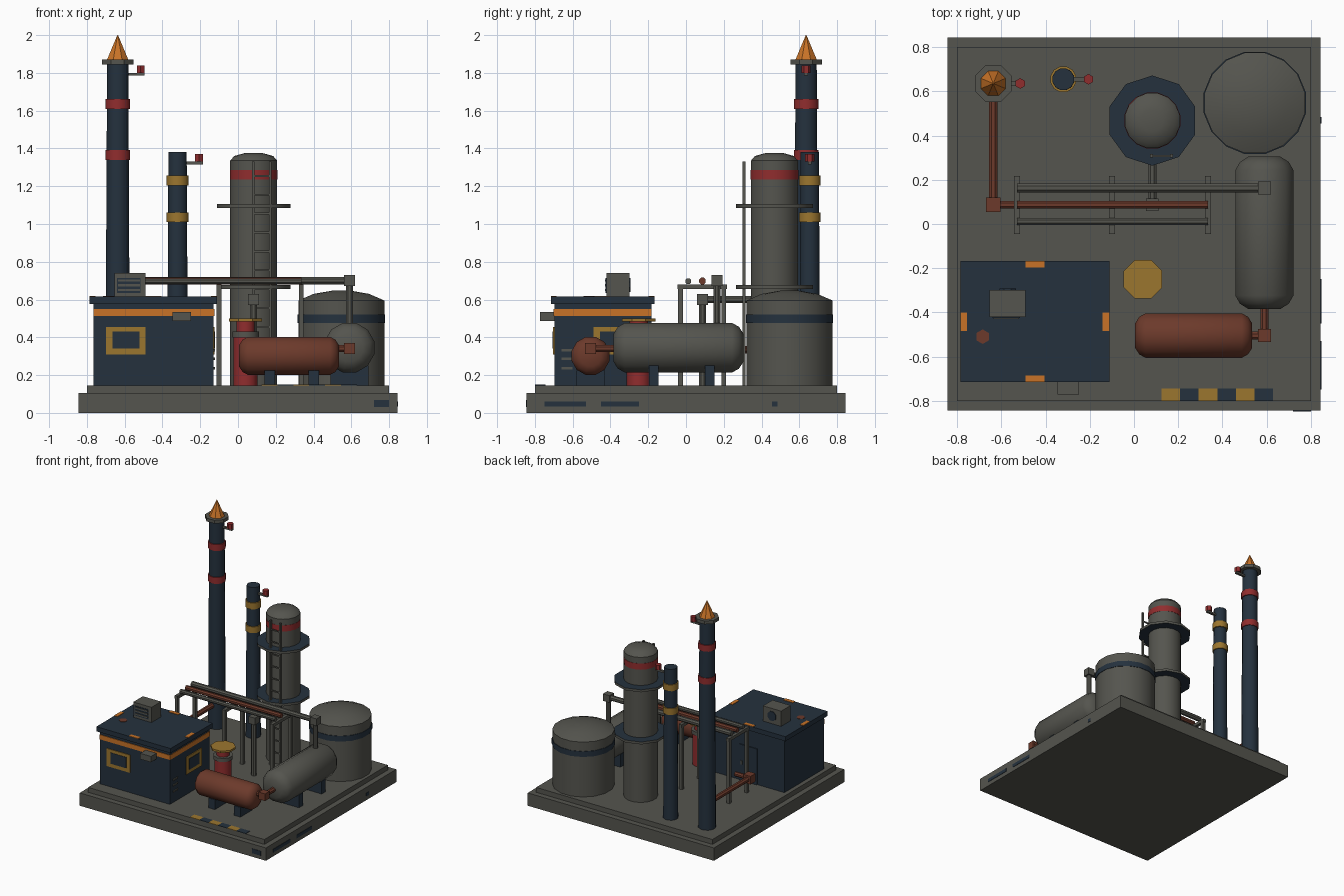
import bpy, bmesh, math
from mathutils import Matrix, Vector

cube = bpy.data.objects.get("Cube")
if cube:
    bpy.data.objects.remove(cube, do_unlink=True)


def material(name, rgb):
    m = bpy.data.materials.new(name)
    m.use_nodes = True
    m.diffuse_color = (*rgb, 1)
    m.node_tree.nodes["Principled BSDF"].inputs["Base Color"].default_value = (*rgb, 1)
    return m


grey = material("concrete_grey", (0.09, 0.09, 0.077))
navy = material("dark_navy", (0.018, 0.031, 0.048))
brown = material("rust_brown", (0.15, 0.042, 0.024))
red = material("warning_red", (0.28, 0.026, 0.027))
yellow = material("warning_yellow", (0.33, 0.18, 0.028))
orange = material("safety_orange", (0.58, 0.17, 0.02))
made = []


def finish(name, bm, *mats):
    bmesh.ops.recalc_face_normals(bm, faces=bm.faces)
    mesh = bpy.data.meshes.new(name)
    bm.to_mesh(mesh)
    bm.free()
    for m in mats:
        mesh.materials.append(m)
    obj = bpy.data.objects.new(name, mesh)
    bpy.context.collection.objects.link(obj)
    made.append(obj)
    return obj


def box(name, mat, x, y, z):
    """Box from (min, max) spans on each axis."""
    bm = bmesh.new()
    spans = (x, y, z)
    size = [b - a for a, b in spans]
    mid = [(a + b) / 2 for a, b in spans]
    bmesh.ops.create_cube(bm, size=1, matrix=Matrix.Translation(mid) @ Matrix.Diagonal((*size, 1)))
    return finish(name, bm, mat)


def block(name, mat, c, s):
    return box(name, mat, *[(v - s / 2, v + s / 2) for v in c])


def lathe(name, mat, profile, at, n=12, direction=(0, 0, 1)):
    """Closed solid turned from (radius, height) points along a direction."""
    bm = bmesh.new()
    rings = []
    for r, h in profile:
        rings.append([bm.verts.new((r * math.cos(t), r * math.sin(t), h))
                      for t in (math.tau * (i + 0.5) / n for i in range(n))])
    for a, b in zip(rings, rings[1:]):
        for i in range(n):
            j = (i + 1) % n
            bm.faces.new((a[i], a[j], b[j], b[i]))
    bm.faces.new(rings[0][::-1])
    bm.faces.new(rings[-1])
    turn = Vector(direction).to_track_quat('Z', 'Y').to_matrix().to_4x4()
    bm.transform(Matrix.Translation(at) @ turn)
    return finish(name, bm, mat)


def pipe(name, mat, a, b, r, n=8):
    d = Vector(b) - Vector(a)
    return lathe(name, mat, [(r, 0), (r, d.length)], a, n, d)


def band(name, mat, x, y, z0, z1, r, n=12):
    return lathe(name, mat, [(r, z0), (r, z1)], (x, y, 0), n)


# Stepped base and painted ground stripe
G = 0.145
box("base_slab", grey, (-0.845, 0.845), (-0.845, 0.845), (0, 0.105))
box("base_step", grey, (-0.8, 0.8), (-0.8, 0.8), (0.105, G))
for i in range(6):
    x = 0.125 + i * 0.084
    box("ground_stripe", navy if i % 2 else yellow, (x, x + 0.084), (-0.8, -0.745), (G, G + 0.004))

# Worn patches on the slab edges
for y, half in ((-0.64, 0.11), (-0.35, 0.1), (0.47, 0.015)):
    box("edge_patch", navy, (0.845, 0.848), (y - half, y + half), (0.033, 0.06))
box("edge_patch", navy, (0.72, 0.8), (-0.848, -0.845), (0.03, 0.067))


# Stacks with coloured bands and a side lamp
def lamp(x, y, z, reach):
    box("lamp_arm", grey, (x, x + reach + 0.02), (y - 0.01, y + 0.01), (z, z + 0.015))
    band("lamp_bulb", red, x + reach, y, z + 0.015, z + 0.055, 0.024, 6)


TX, TY = -0.637, 0.636
lathe("tall_stack", navy, [(0.067, G), (0.058, 1.85)], (TX, TY, 0))
for z in (1.34, 1.61):
    band("tall_stack_band", red, TX, TY, z, z + 0.052, 0.067)
band("tall_stack_collar", grey, TX, TY, 1.845, 1.872, 0.09, 8)
lathe("tall_stack_cone", orange, [(0.06, 1.872), (0.002, 2.0)], (TX, TY, 0), 8)
lamp(TX, TY, 1.785, 0.122)

SX, SY = -0.32, 0.655
lathe("short_stack", navy, [(0.057, G), (0.05, 1.38)], (SX, SY, 0))
for z in (1.01, 1.205):
    band("short_stack_band", yellow, SX, SY, z, z + 0.052, 0.06)
lamp(SX, SY, 1.315, 0.114)

# Distillation column with platforms and ladder
CX, CY = 0.083, 0.468
lathe("column", grey, [(0.127, G), (0.127, 1.335), (0.105, 1.36), (0.05, 1.375)], (CX, CY, 0), 16)
band("column_band", red, CX, CY, 1.235, 1.285, 0.129, 16)
for z in (0.657, 1.085):
    deck = band("column_platform", grey, CX, CY, z, z + 0.02, 0.204, 10)
    deck.data.materials.append(navy)
    for f in deck.data.polygons:
        f.material_index = int(abs(f.normal.z) > 0.5)
for x in (0.08, 0.17):
    box("ladder_rail", grey, (x - 0.007, x + 0.007), (0.3, 0.316), (G, 1.33))
for i in range(11):
    z = 0.25 + i * 0.1
    box("ladder_rung", grey, (0.08, 0.17), (0.304, 0.312), (z, z + 0.01))

# Upright storage tank
KX, KY = 0.547, 0.548
lathe("storage_tank", grey, [(0.232, G), (0.232, 0.595), (0.15, 0.63), (0.05, 0.647)], (KX, KY, 0), 16)
band("storage_tank_band", navy, KX, KY, 0.475, 0.52, 0.236, 16)


# Lying tanks with saddles
def capsule(r, length):
    c = r * 0.45
    return [(r - c, 0), (r - c * 0.35, c * 0.4), (r, c), (r, length - c),
            (r - c * 0.35, length - c * 0.4), (r - c, length)]


lathe("long_tank", grey, capsule(0.136, 0.69), (0.59, -0.385, 0.345), 12, (0, 1, 0))
for y in (-0.17, 0.125):
    box("long_tank_saddle", navy, (0.49, 0.69), (y - 0.025, y + 0.025), (G, 0.25))
lathe("rust_tank", brown, capsule(0.104, 0.53), (0.005, -0.505, 0.302), 12, (1, 0, 0))
for x in (0.168, 0.4):
    box("rust_tank_saddle", navy, (x - 0.028, x + 0.028), (-0.58, -0.43), (G, 0.225))
pipe("tank_link_pipe", brown, (0.5, -0.505, 0.34), (0.59, -0.505, 0.34), 0.02)
pipe("tank_link_pipe", brown, (0.59, -0.505, 0.34), (0.59, -0.37, 0.34), 0.02)
block("tank_link_elbow", brown, (0.59, -0.505, 0.34), 0.058)

# Pipe rack
for x in (-0.53, -0.1, 0.335):
    box("rack_beam", grey, (x - 0.013, x + 0.013), (-0.045, 0.218), (0.655, 0.68))
    for y in (-0.03, 0.2):
        box("rack_leg", grey, (x - 0.013, x + 0.013), (y - 0.013, y + 0.013), (G, 0.66))
pipe("rack_pipe_back", grey, (-0.53, 0.163, 0.7), (0.59, 0.163, 0.7), 0.021)
pipe("rack_pipe_middle", brown, (-0.53, 0.087, 0.698), (0.335, 0.087, 0.698), 0.019)
pipe("rack_pipe_front", grey, (-0.53, 0.012, 0.697), (0.335, 0.012, 0.697), 0.017)
block("drop_elbow", grey, (0.59, 0.163, 0.7), 0.058)
pipe("drop_pipe", grey, (0.59, 0.163, 0.45), (0.59, 0.163, 0.7), 0.02)
pipe("column_pipe", grey, (CX, 0.087, 0.6), (CX, 0.37, 0.6), 0.02)
block("column_elbow", grey, (CX, 0.087, 0.6), 0.058)
pipe("column_drop_pipe", grey, (CX, 0.087, G), (CX, 0.087, 0.6), 0.02)

# Flue pipe from the tall stack
pipe("flue_pipe", brown, (TX, 0.6, 0.335), (TX, 0.087, 0.335), 0.021)
pipe("flue_stub", brown, (TX, 0.087, 0.335), (-0.51, 0.087, 0.335), 0.019)
block("flue_elbow", brown, (TX, 0.087, 0.335), 0.066)

# Red pump with a yellow hand wheel
PX, PY = 0.04, -0.25
band("pump_body", red, PX, PY, G, 0.4, 0.066, 10)
band("pump_collar", grey, PX, PY, 0.4, 0.43, 0.074, 10)
band("pump_neck", red, PX, PY, 0.43, 0.485, 0.05, 10)
band("pump_wheel", yellow, PX, PY, 0.484, 0.5, 0.095, 8)

# Control building
box("building_walls", navy, (-0.765, -0.13), (-0.697, -0.183), (G, 0.58))
box("building_roof", navy, (-0.785, -0.112), (-0.715, -0.168), (0.577, 0.615))
box("front_trim", orange, (-0.765, -0.125), (-0.702, -0.697), (0.512, 0.55))
box("side_trim", orange, (-0.13, -0.125), (-0.697, -0.183), (0.512, 0.55))
for y in (-0.715, -0.198):
    box("roof_mark", orange, (-0.49, -0.405), (y, y + 0.03), (0.615, 0.619))
for x in (-0.785, -0.142):
    box("roof_mark", orange, (x, x + 0.03), (-0.485, -0.4), (0.615, 0.619))
band("roof_rust", brown, -0.685, -0.51, 0.615, 0.618, 0.033, 6)

# Windows, door, louvres and wall unit
box("front_window_frame", yellow, (-0.7, -0.49), (-0.703, -0.697), (0.31, 0.455))
box("front_window_glass", navy, (-0.665, -0.522), (-0.706, -0.7), (0.34, 0.43))
box("side_window_frame", yellow, (-0.13, -0.124), (-0.49, -0.29), (0.31, 0.455))
box("side_window_glass", navy, (-0.127, -0.121), (-0.455, -0.325), (0.34, 0.43))
box("back_door", navy, (-0.52, -0.36), (-0.183, -0.175), (G, 0.44))
box("door_handle", grey, (-0.39, -0.375), (-0.175, -0.168), (0.28, 0.31))
for z in (0.23, 0.28, 0.325):
    box("side_louvre", grey, (-0.13, -0.123), (-0.66, -0.6), (z, z + 0.012))
box("wall_unit", grey, (-0.347, -0.25), (-0.772, -0.697), (0.487, 0.535))

# Roof cooler
box("roof_cooler", grey, (-0.655, -0.49), (-0.422, -0.298), (0.615, 0.74))
box("cooler_grille", navy, (-0.64, -0.515), (-0.425, -0.422), (0.635, 0.715))
for z in (0.645, 0.67, 0.695):
    box("cooler_slat", grey, (-0.635, -0.52), (-0.43, -0.424), (z, z + 0.012))
pipe("cooler_fan", navy, (-0.572, -0.3, 0.678), (-0.572, -0.293, 0.678), 0.04)

# Soft shading with sharp corners kept
bpy.ops.object.select_all(action='DESELECT')
for obj in made:
    obj.select_set(True)
bpy.context.view_layer.objects.active = made[0]
bpy.ops.object.shade_smooth_by_angle(angle=math.radians(38))
